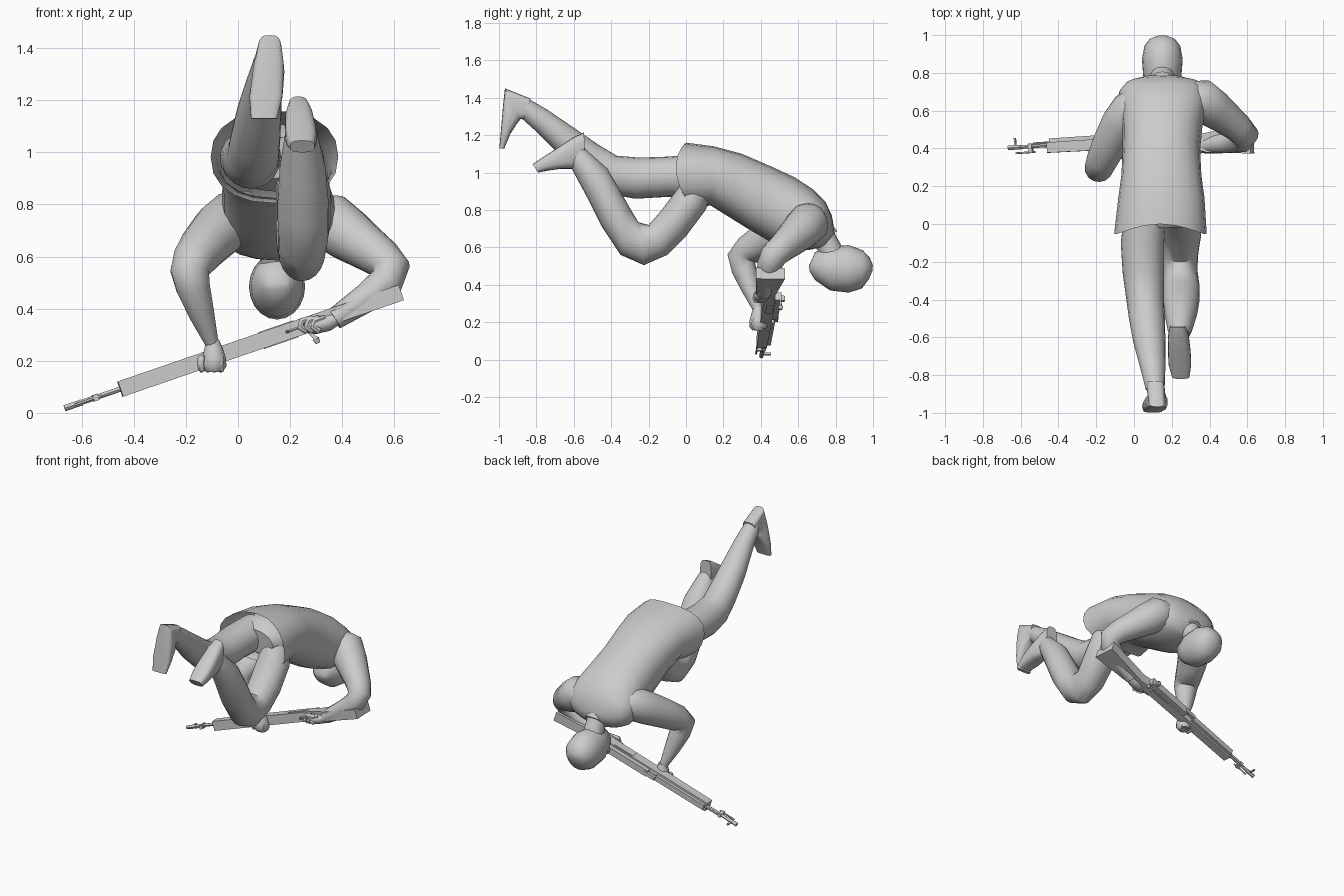
import bpy, bmesh, math
from mathutils import Vector

grey = bpy.data.materials.new("plain_grey")
grey.diffuse_color = (0.6, 0.6, 0.6, 1)
SIDES = 20


def finish(name, bm, angle=45):
    bmesh.ops.recalc_face_normals(bm, faces=bm.faces)
    me = bpy.data.meshes.new(name)
    bm.to_mesh(me)
    bm.free()
    me.materials.append(grey)
    ob = bpy.data.objects.new(name, me)
    bpy.context.collection.objects.link(ob)
    bpy.ops.object.select_all(action='DESELECT')
    ob.select_set(True)
    bpy.context.view_layer.objects.active = ob
    bpy.ops.object.shade_smooth_by_angle(angle=math.radians(angle))
    return ob


def skin(name, rings, cap_start=True, cap_end=True, angle=45):
    bm = bmesh.new()
    rows = [[bm.verts.new(p) for p in r] for r in rings]
    n = len(rows[0])
    for a, b in zip(rows, rows[1:]):
        for i in range(n):
            j = (i + 1) % n
            bm.faces.new((a[i], a[j], b[j], b[i]))
    if cap_start:
        bm.faces.new(rows[0])
    if cap_end:
        bm.faces.new(rows[-1])
    return finish(name, bm, angle)


def side_loft(name, sections, bow=0, power=1.0, **kw):
    """Sections: top y, top z, bottom y, bottom z, centre x, half width."""
    rings = []
    for k, (ty, tz, by, bz, x, hw) in enumerate(sections):
        ring = []
        for i in range(SIDES):
            a = math.tau * i / SIDES
            c, s = (math.copysign(abs(f) ** power, f) for f in (math.cos(a), math.sin(a)))
            y = (ty + by) / 2 + (ty - by) / 2 * c
            z = (tz + bz) / 2 + (tz - bz) / 2 * c
            if k == 0:
                y -= bow * s * s
            ring.append(Vector((x + hw * s, y, z)))
        rings.append(ring)
    return skin(name, rings, **kw)


def tube(name, path, sides=14, flat=1.0, **kw):
    """Path: x, y, z, radius."""
    pts = [Vector(p[:3]) for p in path]
    rings, ref = [], Vector((0, 1, 0))
    for k, p in enumerate(pts):
        t = (pts[min(k + 1, len(pts) - 1)] - pts[max(k - 1, 0)]).normalized()
        u = (ref - t * ref.dot(t)).normalized()
        ref = u
        v = t.cross(u)
        r = path[k][3]
        rings.append([p + u * r * math.cos(math.tau * i / sides)
                      + v * r * flat * math.sin(math.tau * i / sides) for i in range(sides)])
    return skin(name, rings, **kw)


# Jacket, open at the hem
side_loft("jacket", [
    (0.00, 1.16, 0.06, 0.805, .14, .245), (0.15, 1.14, 0.13, 0.825, .145, .228),
    (0.30, 1.10, 0.21, 0.775, .145, .212), (0.45, 1.035, 0.33, 0.70, .145, .205),
    (0.58, 0.975, 0.45, 0.63, .15, .212), (0.68, 0.91, 0.56, 0.585, .155, .23),
    (0.745, 0.845, 0.65, 0.585, .155, .235), (0.78, 0.77, 0.70, 0.595, .155, .20),
    (0.79, 0.71, 0.72, 0.60, .15, .14), (0.792, 0.675, 0.735, 0.605, .15, .085)],
    bow=0.08, power=.88, cap_start=False, angle=60)
# Seat of the trousers inside the jacket
side_loft("trouser_seat", [
    (-0.02, 1.06, -0.01, 0.90, .14, .13), (0.04, 1.11, 0.07, 0.85, .14, .19),
    (0.15, 1.10, 0.15, 0.87, .14, .18)])
# Collar, neck and head
tube("collar", [(.15, .71, .69, .076), (.15, .755, .64, .07)])
tube("neck", [(.15, .71, .70, .066), (.15, .76, .61, .062), (.15, .80, .52, .07)])
side_loft("head", [
    (.657, .50, .662, .47, .15, .035), (.69, .575, .69, .425, .15, .07),
    (.77, .605, .77, .37, .15, .1), (.87, .612, .87, .358, .15, .108),
    (.945, .585, .94, .38, .15, .095), (.983, .545, .978, .43, .15, .066),
    (.999, .505, .997, .475, .15, .02)], angle=70)

# Stretched leg and its shoe
side_loft("stretched_leg", [
    (0.08, 1.10, 0.05, 0.87, .06, .11), (-0.10, 1.085, -0.10, 0.87, .045, .115),
    (-0.25, 1.08, -0.27, 0.86, .05, .11), (-0.37, 1.09, -0.41, 0.885, .058, .10),
    (-0.47, 1.15, -0.53, 0.97, .068, .095), (-0.60, 1.24, -0.66, 1.08, .082, .085),
    (-0.74, 1.335, -0.79, 1.21, .10, .066), (-0.86, 1.405, -0.89, 1.30, .112, .05)])
side_loft("stretched_shoe", [
    (-0.83, 1.395, -0.865, 1.29, .112, .048), (-0.968, 1.45, -0.885, 1.285, .122, .046),
    (-0.978, 1.36, -0.905, 1.26, .118, .060), (-0.990, 1.22, -0.94, 1.205, .107, .064),
    (-0.998, 1.13, -0.972, 1.128, .10, .05)], power=.6, angle=50)

# Bent leg: thigh, knee, shin, shoe
side_loft("bent_leg", [
    (0.03, 1.04, 0.15, 0.92, .23, .08), (-0.04, 0.92, 0.105, 0.80, .25, .105),
    (-0.13, 0.80, 0.00, 0.66, .25, .105), (-0.20, 0.72, -0.10, 0.56, .245, .096),
    (-0.255, 0.735, -0.225, 0.505, .245, .09), (-0.30, 0.81, -0.35, 0.56, .25, .097),
    (-0.35, 0.90, -0.45, 0.71, .25, .098), (-0.42, 1.02, -0.525, 0.86, .248, .088),
    (-0.52, 1.11, -0.60, 1.00, .243, .065), (-0.55, 1.14, -0.62, 1.04, .24, .055)])
side_loft("bent_shoe", [
    (-0.545, 1.215, -0.54, 1.06, .232, .042), (-0.60, 1.19, -0.58, 1.02, .235, .055),
    (-0.68, 1.137, -0.67, 1.02, .24, .06), (-0.75, 1.092, -0.74, 1.01, .243, .06),
    (-0.82, 1.045, -0.79, 1.0, .247, .047)], power=.65, angle=50)

# Sleeves, rounded off inside the jacket
tube("right_sleeve", [
    (.24, .65, .74, .05), (.29, .66, .745, .095), (.36, .655, .73, .112), (.42, .61, .685, .104),
    (.485, .562, .64, .09), (.55, .51, .595, .078), (.588, .467, .555, .073), (.572, .445, .505, .066),
    (.49, .43, .44, .056), (.37, .415, .36, .042)], angle=60)
tube("left_sleeve", [
    (.08, .66, .76, .05), (.04, .655, .765, .09), (-.02, .60, .745, .108), (-.07, .53, .705, .106),
    (-.13, .42, .64, .094), (-.17, .335, .585, .083), (-.186, .295, .545, .075),
    (-.172, .31, .48, .066), (-.14, .345, .38, .05), (-.10, .385, .265, .026)], angle=60)

# Hands and curled fingers
tube("right_palm", [(.39, .415, .37, .032), (.345, .41, .345, .038), (.295, .40, .335, .04),
                    (.255, .395, .335, .028)], sides=10, flat=.85)
for i in range(3):
    o = .024 * i
    tube(f"right_finger_{i + 1}", [(.265 + o, .375, .315, .014), (.24 + o, .37, .33, .014),
                                   (.245 + o, .375, .352, .013), (.285 + o, .385, .366, .009)], sides=8)
tube("left_palm", [(-.098, .387, .28, .026), (-.095, .387, .25, .036), (-.092, .387, .21, .048),
                   (-.092, .388, .18, .05), (-.092, .39, .16, .036)], sides=10)
for i in range(4):
    o = .025 * i
    tube(f"left_finger_{i + 1}", [(-.14 + o, .37, .215, .014), (-.143 + o, .358, .19, .014),
                                  (-.14 + o, .37, .168, .013), (-.14 + o, .41, .163, .009)], sides=8)

# Rifle frame: s along the barrel from the muzzle, v toward the sights, w sideways
U = Vector((1.28, .085, .44)).normalized()
V = (Vector((0, 1, 0)) - U * U.y).normalized()
W = U.cross(V)
ORIGIN = Vector((-.665, .398, .018))


def at(s, v, w):
    return ORIGIN + U * s + V * v + W * w


def plate(name, outline, hw):
    """Outline in s, v extruded sideways."""
    return skin(name, [[at(s, v, w) for s, v in outline] for w in (-hw, hw)], angle=20)


def box(name, s0, s1, v0, v1, hw):
    return plate(name, [(s0, v0), (s1, v0), (s1, v1), (s0, v1)], hw)


def rod(name, s0, s1, v, r, w=0):
    return tube(name, [(*at(s0, v, w), r), (*at(s1, v, w), r)], sides=8)


plate("rifle_stock", [(.225, -.035), (.225, .02), (.95, .02), (1.04, .005), (1.362, .045),
                      (1.362, -.11), (1.12, -.09), (1.0, -.05), (.92, -.045)], .031)
box("rifle_handguard", .235, .60, .02, .04, .018)
box("rifle_receiver", .66, .99, .015, .05, .022)
box("receiver_plate", .80, .94, -.025, .012, .034)
rod("barrel", 0, .30, .005, .010)
rod("muzzle_sleeve", 0, .07, .005, .012)
rod("cleaning_rod", .04, .15, -.026, .005)
box("gas_block", .115, .135, -.03, .02, .013)
rod("gas_tube", .14, .30, .018, .007)
box("front_sight", .035, .045, .01, .055, .006)
box("rear_sight_base", .60, .68, .035, .055, .012)
box("rear_sight", .94, .96, .045, .07, .014)
# Bolt handle on the lower side
tube("bolt_knob", [(*at(s, .045, w), r) for s, w, r in
                   ((.98, -.015, .006), (1.0, -.055, .007), (1.003, -.062, .013), (1.006, -.08, .009))],
     sides=8)
# Trigger guard
tube("trigger_guard", [(*at(s, v, 0), .006) for s, v in
                       ((.90, -.04), (.91, -.075), (.95, -.085), (.99, -.08), (1.01, -.05))], sides=6)
